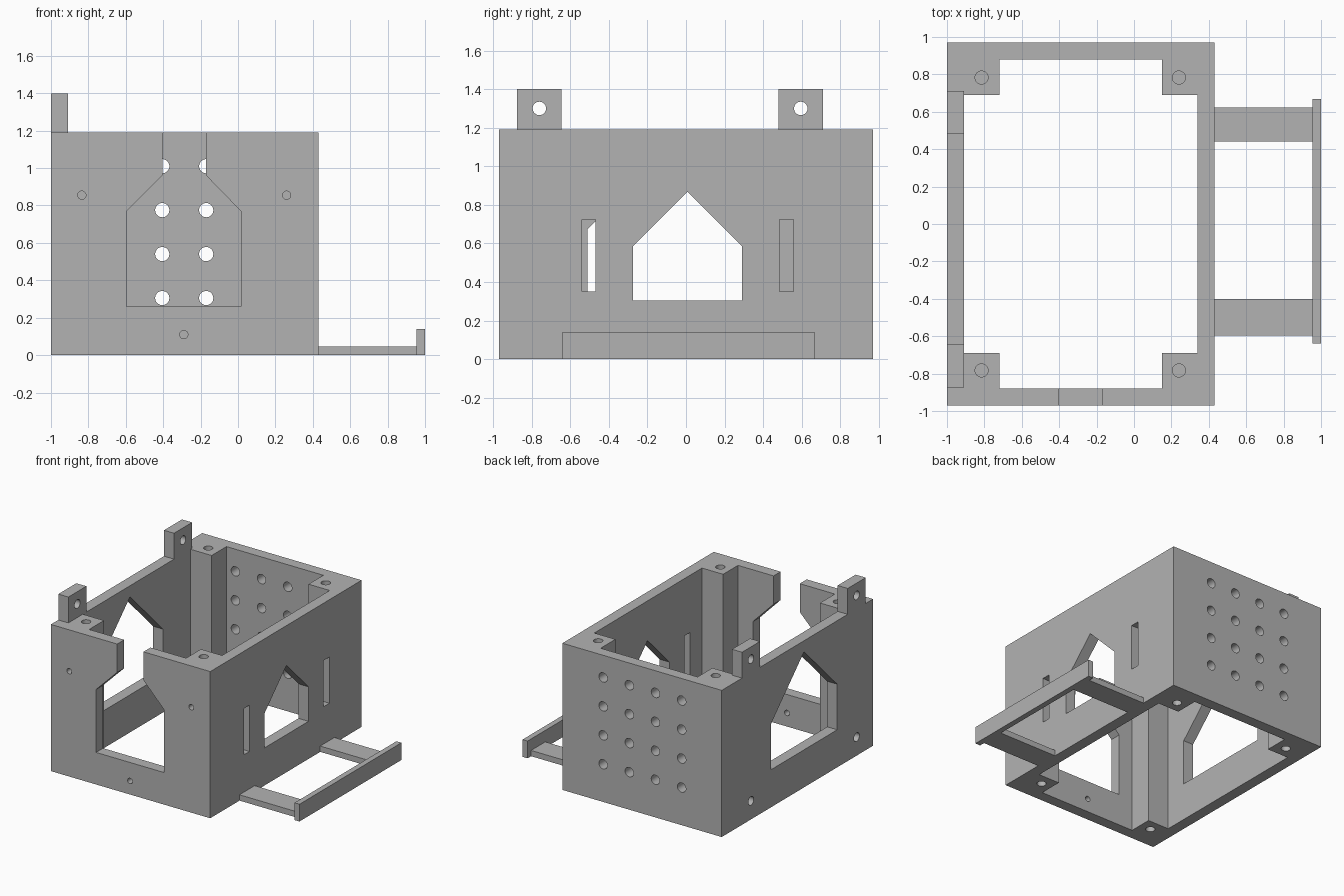
import bpy, bmesh
from math import cos, sin, tau

if "Cube" in bpy.data.objects:
    bpy.data.objects.remove(bpy.data.objects["Cube"], do_unlink=True)

grey = bpy.data.materials.new("plain grey")
grey.use_nodes = True
colour = (0.45, 0.45, 0.45, 1)
grey.diffuse_color = colour
grey.node_tree.nodes["Principled BSDF"].inputs["Base Color"].default_value = colour


def prism(name, axis, points, start, end):
    """Extrude a 2D outline along an axis; outline uses the other two axes in order."""
    place = {"x": lambda a, b, t: (t, a, b),
             "y": lambda a, b, t: (a, t, b),
             "z": lambda a, b, t: (a, b, t)}[axis]
    bm = bmesh.new()
    low = [bm.verts.new(place(a, b, start)) for a, b in points]
    high = [bm.verts.new(place(a, b, end)) for a, b in points]
    bm.faces.new(low)
    bm.faces.new(high)
    for i in range(len(low)):
        j = (i + 1) % len(low)
        bm.faces.new((low[i], low[j], high[j], high[i]))
    bmesh.ops.recalc_face_normals(bm, faces=bm.faces)
    mesh = bpy.data.meshes.new(name)
    bm.to_mesh(mesh)
    bm.free()
    mesh.materials.append(grey)
    obj = bpy.data.objects.new(name, mesh)
    bpy.context.collection.objects.link(obj)
    return obj


def rect(a0, a1, b0, b1):
    return [(a0, b0), (a1, b0), (a1, b1), (a0, b1)]


def circle(a, b, r, n=32):
    return [(a + r * cos(tau * i / n), b + r * sin(tau * i / n)) for i in range(n)]


def house(a0, a1, base, eave):
    mid = (a0 + a1) / 2
    return [(a0, base), (a1, base), (a1, eave), (mid, eave + mid - a0), (a0, eave)]


def cut(target, axis, points, start, end):
    cutter = prism("cutter", axis, points, start, end)
    cutter.hide_render = True
    bpy.ops.object.select_all(action="DESELECT")
    bpy.context.view_layer.objects.active = target
    target.select_set(True)
    mod = target.modifiers.new("cut", "BOOLEAN")
    mod.operation = "DIFFERENCE"
    mod.solver = "EXACT"
    mod.object = cutter
    bpy.ops.object.modifier_apply(modifier=mod.name)
    bpy.data.objects.remove(cutter, do_unlink=True)


def smooth(obj):
    bpy.ops.object.select_all(action="DESELECT")
    bpy.context.view_layer.objects.active = obj
    obj.select_set(True)
    bpy.ops.object.shade_smooth_by_angle()


# Open box with square corner posts
top = 1.19
box = prism("box_body", "z", rect(-1, 0.43, -0.97, 0.97), 0, top)
xo, xi, yo, yi = 0.625, 0.435, 0.88, 0.69
cross = [(xo, -yi), (xo, yi), (xi, yi), (xi, yo), (-xi, yo), (-xi, yi),
         (-xo, yi), (-xo, -yi), (-xi, -yi), (-xi, -yo), (xi, -yo), (xi, -yi)]
cut(box, "z", [(x - 0.285, y) for x, y in cross], -0.1, 1.3)

# Front opening with a neck up to the rim
neck = [(-0.595, 0.26), (0.015, 0.26), (0.015, 0.77), (-0.17, 0.96),
        (-0.17, 1.3), (-0.405, 1.3), (-0.405, 0.96), (-0.595, 0.77)]
cut(box, "y", neck, -1.1, -0.8)

# Side openings and slots
cut(box, "x", house(-0.275, 0.29, 0.305, 0.585), 0.3, 0.6)
cut(box, "x", house(-0.51, 0.34, 0.305, 0.675), -1.1, -0.8)
for y in (-0.54, 0.485):
    cut(box, "x", rect(y, y + 0.072, 0.35, 0.725), 0.3, 0.6)

# Grid of vent holes in the back wall
for col in range(4):
    for row in range(4):
        cut(box, "y", circle(-0.64 + 0.235 * col, 0.305 + 0.235 * row, 0.038), 0.8, 1.1)

# Screw holes in post ends, front wall and left wall
for x in (-0.815, 0.24):
    for y in (-0.783, 0.783):
        cut(box, "z", circle(x, y, 0.035), top - 0.2, top + 0.1)
        cut(box, "z", circle(x, y, 0.035), -0.1, 0.2)
for x, z in ((-0.835, 0.855), (0.26, 0.855), (-0.29, 0.11)):
    cut(box, "y", circle(x, z, 0.022), -1.1, -0.85)
tab_centres = {"front": -0.76, "back": 0.595}
for y in tab_centres.values():
    cut(box, "x", circle(y, 0.15, 0.035), -1.1, -0.85)
smooth(box)

# Drilled tabs standing on the left wall
for side, y in tab_centres.items():
    tab = prism(side + "_hinge_tab", "x", rect(y - 0.115, y + 0.115, top, 1.4), -1, -0.91)
    cut(tab, "x", circle(y, 1.3, 0.035), -1.1, -0.8)
    smooth(tab)

# Side bracket: two flat arms and an upright rail
prism("front_bracket_arm", "z", rect(0.43, 0.955, -0.595, -0.4), 0, 0.047)
prism("back_bracket_arm", "z", rect(0.43, 0.955, 0.44, 0.622), 0, 0.047)
prism("bracket_rail", "z", rect(0.955, 1, -0.64, 0.667), 0, 0.14)
